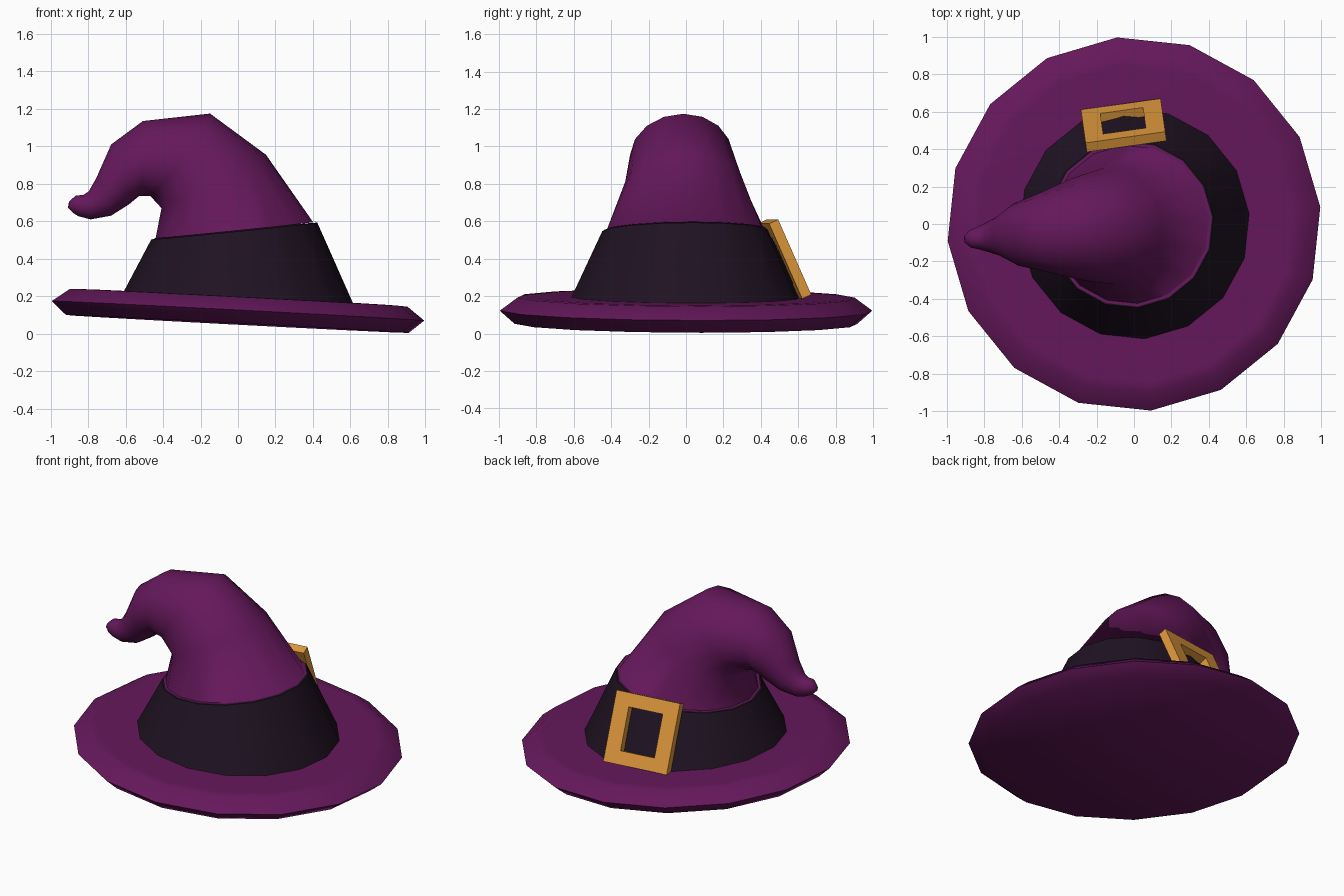
import bpy, bmesh, math
from mathutils import Vector, Matrix

if "Cube" in bpy.data.objects:
    bpy.data.objects.remove(bpy.data.objects["Cube"])

SIDES = 16
YAW = math.radians(5.2)


def material(name, rgb):
    m = bpy.data.materials.new(name)
    m.diffuse_color = (*rgb, 1)
    m.use_nodes = True
    m.node_tree.nodes["Principled BSDF"].inputs["Base Color"].default_value = m.diffuse_color
    return m


purple = material("purple_felt", (0.13, 0.009, 0.105))
black = material("dark_band", (0.014, 0.006, 0.016))
gold = material("gold", (0.72, 0.31, 0.045))


def finish(bm, name, mat, angle):
    bmesh.ops.recalc_face_normals(bm, faces=bm.faces)
    me = bpy.data.meshes.new(name)
    bm.to_mesh(me)
    bm.free()
    ob = bpy.data.objects.new(name, me)
    bpy.context.collection.objects.link(ob)
    me.materials.append(mat)
    bpy.ops.object.select_all(action='DESELECT')
    ob.select_set(True)
    bpy.context.view_layer.objects.active = ob
    bpy.ops.object.shade_smooth_by_angle(angle=math.radians(angle))
    return ob


def bridge(bm, rings):
    for a, b in zip(rings, rings[1:]):
        n = len(a)
        for i in range(n):
            bm.faces.new((a[i], a[(i + 1) % n], b[(i + 1) % n], b[i]))


def loft(name, pairs, mat, angle):
    """Circular rings, each spanning a right and a left point in the xz plane."""
    bm = bmesh.new()
    rings = []
    for x1, z1, x2, z2 in pairs:
        p, q = Vector((x1, 0, z1)), Vector((x2, 0, z2))
        c, u = (p + q) / 2, (p - q) / 2
        v = Vector((0, u.length, 0))
        rings.append([bm.verts.new(c + u * math.cos(t) + v * math.sin(t))
                      for t in (math.tau * i / SIDES for i in range(SIDES))])
    bridge(bm, rings)
    bm.faces.new(rings[0])
    bm.faces.new(rings[-1])
    ob = finish(bm, name, mat, angle)
    ob.rotation_euler.z = YAW
    return ob


# Brim: bevelled disc, tilted down to the right
brim = loft("brim", [(r, h, -r, h) for r, h in
                     ((0.92, -0.07), (1.0, 0.0), (0.905, 0.07), (0.85, 0.072))],
            purple, 60)
brim.rotation_euler = (0, math.radians(3), YAW)
brim.location.z = 0.122

# Hat band: tapered, with its top tilted the other way
loft("hat_band", [(0.62, 0.155, -0.615, 0.22), (0.425, 0.593, -0.465, 0.503)], black, 40)

# Crown: rings following the bent cone to its rounded tip
loft("crown", [
    (0.418, 0.598, -0.458, 0.508), (0.402, 0.596, -0.442, 0.508),
    (0.15, 0.955, -0.41, 0.67), (-0.15, 1.175, -0.47, 0.735),
    (-0.51, 1.135, -0.53, 0.735), (-0.68, 1.01, -0.585, 0.69),
    (-0.76, 0.83, -0.68, 0.63), (-0.80, 0.76, -0.79, 0.61),
    (-0.83, 0.74, -0.855, 0.627), (-0.87, 0.738, -0.885, 0.645),
    (-0.905, 0.705, -0.91, 0.67)], purple, 70)

# Buckle: mitred square frame leaning against the back of the band
bm = bmesh.new()
rings = [[bm.verts.new((sx * w, y, sz * h)) for sx, sz in ((-1, -1), (1, -1), (1, 1), (-1, 1))]
         for w, h, y in ((0.215, 0.22, 0.027), (0.215, 0.22, -0.027),
                         (0.115, 0.135, -0.027), (0.115, 0.135, 0.027))]
bridge(bm, rings + rings[:1])
buckle = finish(bm, "buckle", gold, 30)
buckle.matrix_world = (Matrix.Translation((-0.055, 0.527, 0.398))
                       @ Matrix.Rotation(math.radians(8), 4, 'Z')
                       @ Matrix.Rotation(math.radians(24), 4, 'X'))
